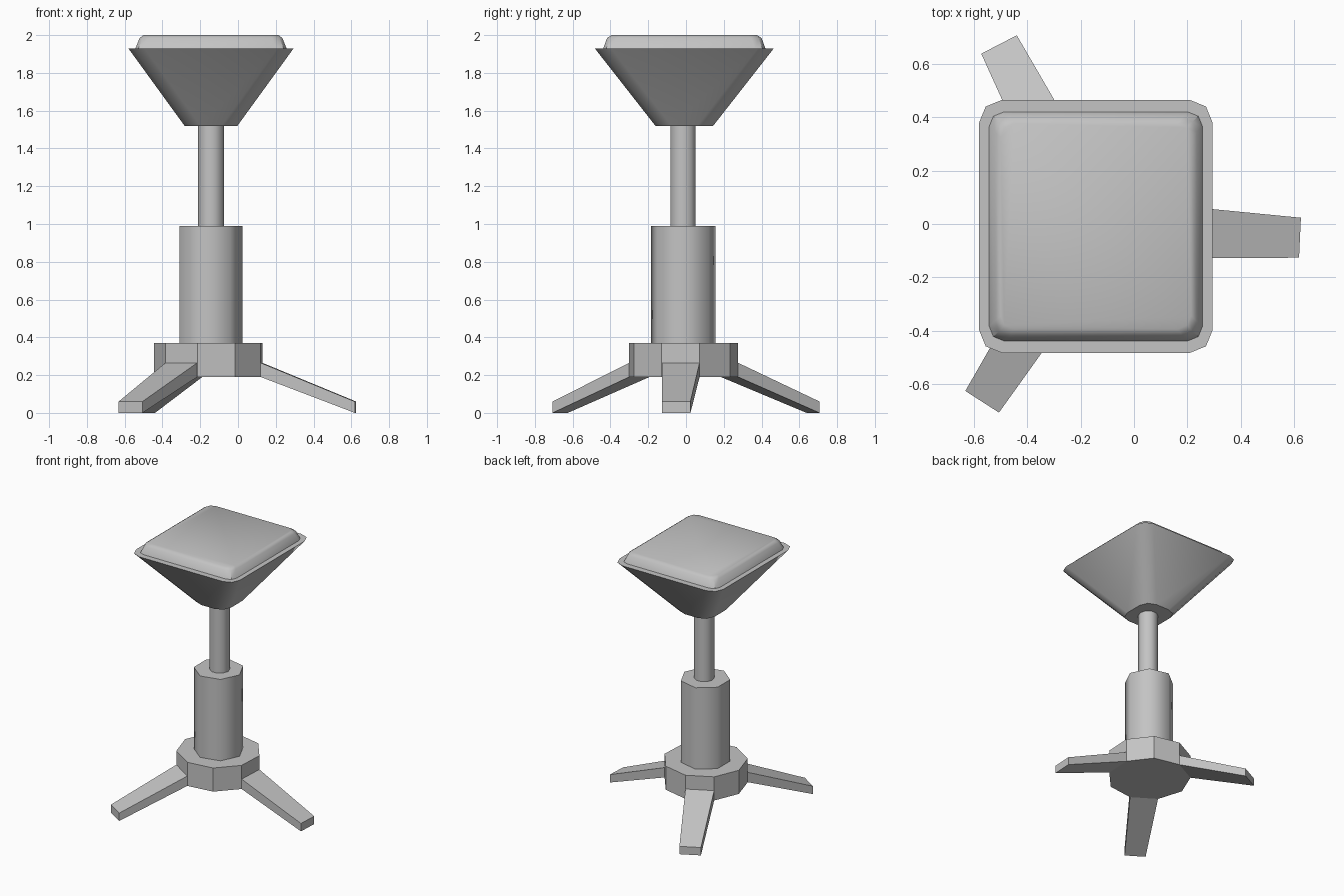
import bpy, bmesh
from math import cos, sin, tau, radians

if "Cube" in bpy.data.objects:
    bpy.data.objects.remove(bpy.data.objects["Cube"])

grey = bpy.data.materials.new("plain grey")
grey.use_nodes = True
COLOUR = (0.55, 0.55, 0.55, 1)
grey.diffuse_color = COLOUR
grey.node_tree.nodes["Principled BSDF"].inputs["Base Color"].default_value = COLOUR

AXIS = (-0.151, -0.015)   # centre of the base and column
SEAT = (-0.143, -0.009)   # centre of the seat
TURN = radians(-2.7)      # slight twist of the base


def loft(name, rings, centre, smooth_angle=None):
    """Skin a stack of equal rings and cap both ends."""
    bm = bmesh.new()
    loops = [[bm.verts.new((x + centre[0], y + centre[1], z)) for x, y, z in r] for r in rings]
    n = len(loops[0])
    for low, high in zip(loops, loops[1:]):
        for i in range(n):
            j = (i + 1) % n
            bm.faces.new((low[i], low[j], high[j], high[i]))
    bm.faces.new(loops[0][::-1])
    bm.faces.new(loops[-1])
    bmesh.ops.recalc_face_normals(bm, faces=bm.faces)
    mesh = bpy.data.meshes.new(name)
    bm.to_mesh(mesh)
    bm.free()
    mesh.materials.append(grey)
    obj = bpy.data.objects.new(name, mesh)
    bpy.context.collection.objects.link(obj)
    if smooth_angle:
        bpy.ops.object.select_all(action="DESELECT")
        obj.select_set(True)
        bpy.context.view_layer.objects.active = obj
        bpy.ops.object.shade_smooth_by_angle(angle=radians(smooth_angle))
    return obj


def ngon(sides, radius, z, start=0.0):
    return [(radius * cos(start + tau * i / sides), radius * sin(start + tau * i / sides), z)
            for i in range(sides)]


def rounded_rect(hx, hy, cut, z):
    """Rectangle whose corners are cut in two steps."""
    steps = [(0, cut), (cut * 0.29, cut * 0.29), (cut, 0)]
    ring = []
    for sx, sy in ((1, 1), (-1, 1), (-1, -1), (1, -1)):
        corner = [(sx * (hx - a), sy * (hy - b), z) for a, b in steps]
        ring += corner if sx * sy > 0 else corner[::-1]
    return ring


# Hub with nine flat sides
loft("hub", [ngon(9, 0.294, z, TURN + tau / 18) for z in (0.19, 0.37)], AXIS)

# Column and thinner piston
loft("column", [ngon(7, 0.175, z) for z in (0.37, 0.99)], AXIS, 60)
loft("piston", [ngon(10, 0.07, z) for z in (0.99, 1.53)], (-0.143, -0.015), 60)

# Three tapered legs, each growing out of a hub side
for i, name in enumerate(("left_leg", "back_leg", "front_leg")):
    a = TURN + i * tau / 3
    rings = []
    for dist, half, low, high in ((0.276, 0.1, 0.19, 0.265), (0.774, 0.075, 0, 0.06)):
        rings.append([(dist * cos(a) - s * sin(a), dist * sin(a) + s * cos(a), z)
                      for s, z in ((-half, low), (half, low), (half, high), (-half, high))])
    loft(name, rings, AXIS)

# Flared seat shell with a flat rim
loft("seat_shell", [rounded_rect(0.14, 0.153, 0.085, 1.52),
                    rounded_rect(0.4375, 0.474, 0.085, 1.93)], SEAT, 40)

# Low cushion with a softened top edge
loft("seat_cushion", [rounded_rect(0.4, 0.429, 0.055, 1.93),
                      rounded_rect(0.378, 0.409, 0.055, 1.985),
                      rounded_rect(0.357, 0.385, 0.05, 2.0)], SEAT, 40)
